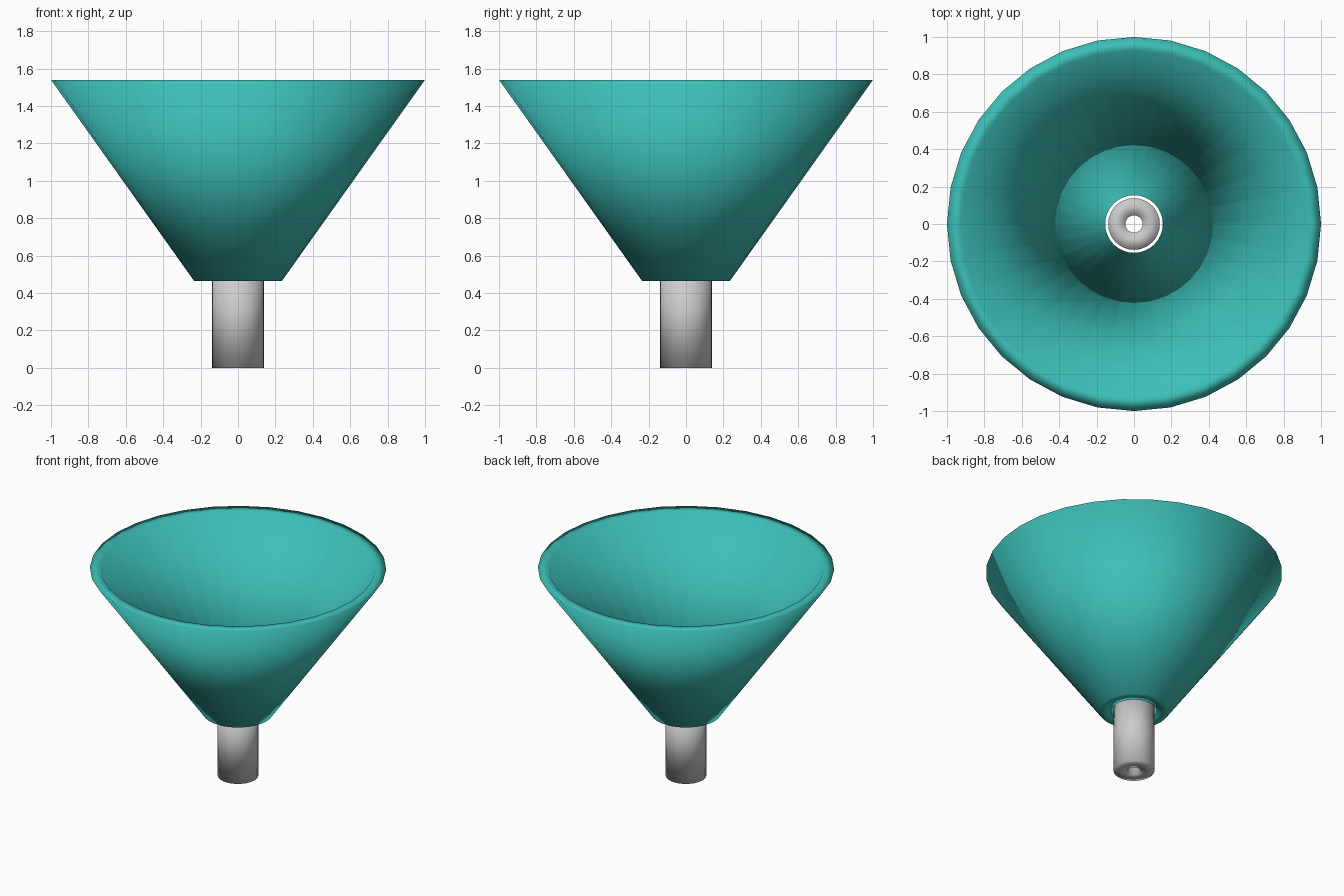
import bpy, bmesh, math

if "Cube" in bpy.data.objects:
    bpy.data.objects.remove(bpy.data.objects["Cube"])

SIDES = 32


def revolve(name, profile, material=None):
    """Closed ring of (radius, z) points turned around the z axis, smooth shaded."""
    bm = bmesh.new()
    rings = []
    for r, z in profile:
        rings.append([bm.verts.new((r * math.cos(2 * math.pi * i / SIDES),
                                    r * math.sin(2 * math.pi * i / SIDES), z))
                      for i in range(SIDES)])
    for a, b in zip(rings, rings[1:] + rings[:1]):
        for i in range(SIDES):
            j = (i + 1) % SIDES
            bm.faces.new((a[i], a[j], b[j], b[i])).smooth = True
    bmesh.ops.recalc_face_normals(bm, faces=bm.faces)
    mesh = bpy.data.meshes.new(name)
    bm.to_mesh(mesh)
    bm.free()
    if material:
        mesh.materials.append(material)
    obj = bpy.data.objects.new(name, mesh)
    bpy.context.collection.objects.link(obj)
    return obj


teal = bpy.data.materials.new("teal")
teal.diffuse_color = (0.045, 0.52, 0.47, 1)
teal.use_nodes = True
teal.node_tree.nodes["Principled BSDF"].inputs["Base Color"].default_value = teal.diffuse_color

# Thick-walled cone, open at both ends
revolve("funnel_cone", [(0.235, 0.465), (1.0, 1.54), (0.925, 1.54), (0.154, 0.465)], teal)

# Narrow tube standing loose in the lower opening
revolve("spout_tube", [(0.138, 0.0), (0.138, 0.54), (0.046, 0.54), (0.046, 0.0)])
